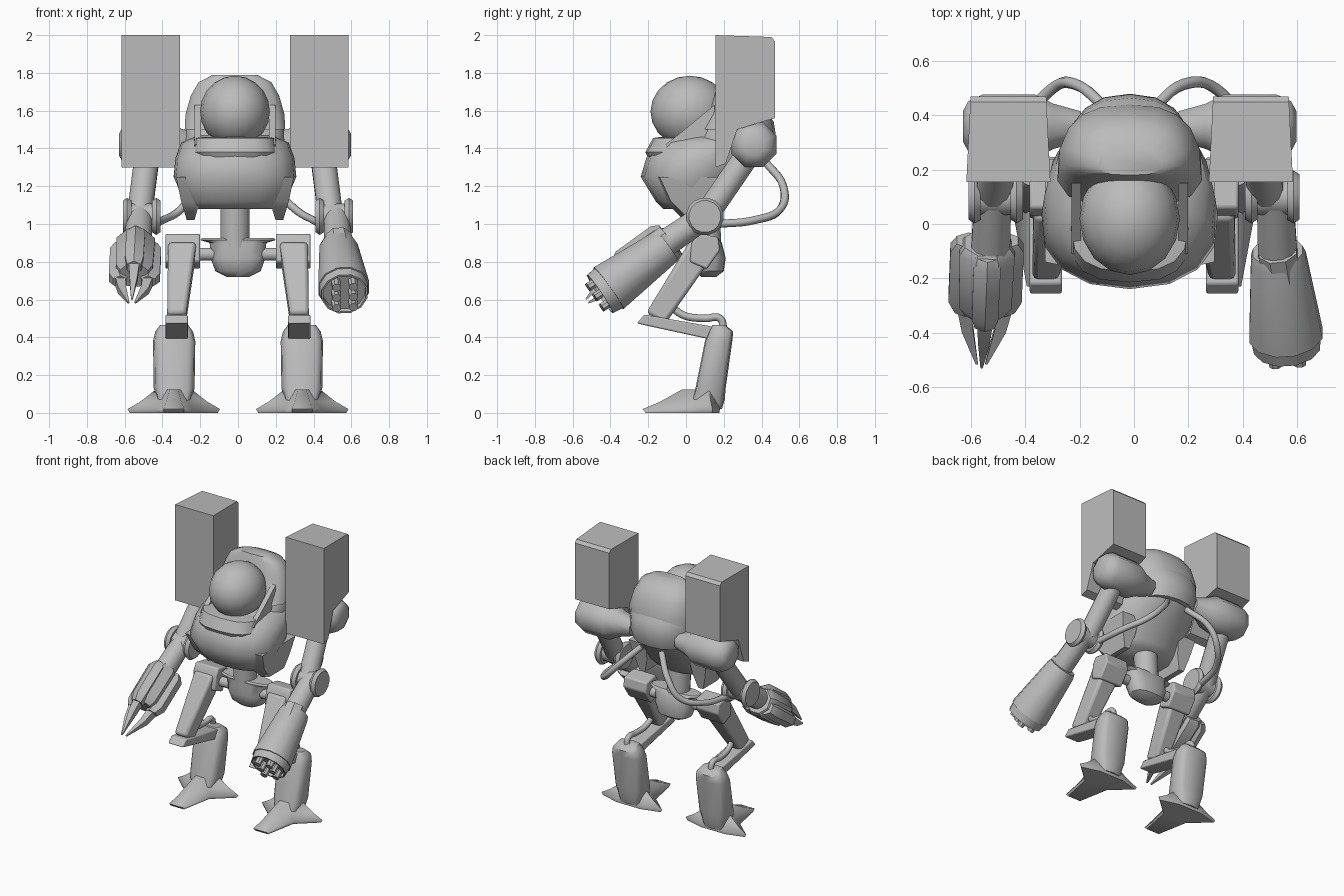
import bpy, bmesh, math
from mathutils import Vector, Matrix

if "Cube" in bpy.data.objects:
    bpy.data.objects.remove(bpy.data.objects["Cube"])

grey = bpy.data.materials.new("grey armour")
grey.diffuse_color = (0.5, 0.5, 0.5, 1)
grey.use_nodes = True
grey.node_tree.nodes["Principled BSDF"].inputs["Base Color"].default_value = grey.diffuse_color
CX = -0.016  # centre line of the upper body


def finish(name, bm, angle=35, bevel=0.0):
    bmesh.ops.recalc_face_normals(bm, faces=bm.faces)
    me = bpy.data.meshes.new(name)
    bm.to_mesh(me)
    bm.free()
    me.materials.append(grey)
    ob = bpy.data.objects.new(name, me)
    bpy.context.collection.objects.link(ob)
    bpy.ops.object.select_all(action='DESELECT')
    ob.select_set(True)
    bpy.context.view_layer.objects.active = ob
    if bevel:
        m = ob.modifiers.new("bevel", 'BEVEL')
        m.width, m.segments = bevel, 2
    bpy.ops.object.shade_smooth_by_angle(angle=math.radians(angle))
    return ob


def loft(name, rings, angle=35, bevel=0.0):
    """Skin a list of equal-length point rings and cap both ends."""
    bm = bmesh.new()
    rows = [[bm.verts.new(p) for p in r] for r in rings]
    n = len(rows[0])
    for a, b in zip(rows, rows[1:]):
        for i in range(n):
            bm.faces.new((a[i], a[(i + 1) % n], b[(i + 1) % n], b[i]))
    bm.faces.new(rows[0])
    bm.faces.new(rows[-1])
    return finish(name, bm, angle, bevel)


def stack(name, rows, cx=0.0, n=16, power=0.75, angle=40, taper=0.0):
    """Rounded horizontal sections: (z, half width, front y, back y); taper narrows the back."""
    rings = []
    for z, hx, y0, y1 in rows:
        ring = []
        for i in range(n):
            t = 2 * math.pi * i / n
            c = math.copysign(abs(math.cos(t)) ** power, math.cos(t))
            s = math.copysign(abs(math.sin(t)) ** power, math.sin(t))
            ring.append((cx + hx * c * (1 - taper * s), (y0 + y1) / 2 + (y1 - y0) / 2 * s, z))
        rings.append(ring)
    return loft(name, rings, angle)


def rod(name, stops, n=12, angle=35):
    """Round part along an axis; stops are (point, radius)."""
    d = (Vector(stops[-1][0]) - Vector(stops[0][0])).normalized()
    side = Vector((1, 0, 0)) if abs(d.x) < 0.9 else Vector((0, 1, 0))
    v = d.cross(side).normalized()
    u = v.cross(d)
    rings = [[Vector(p) + r * (u * math.cos(2 * math.pi * (i + .5) / n)
                               + v * math.sin(2 * math.pi * (i + .5) / n))
              for i in range(n)] for p, r in stops]
    return loft(name, rings, angle)


def prism(name, profile, x0, x1, bevel=0.0, inset=0.0, angle=30):
    """Side profile (y, z) extruded across x; inset narrows it towards the back."""
    mid, y0 = (x0 + x1) / 2, min(p[0] for p in profile)
    return loft(name, [[(x + math.copysign(inset, mid - x) * (y - y0), y, z) for y, z in profile]
                       for x in (x0, x1)], angle, bevel)


def pipe(name, pts, r):
    cu = bpy.data.curves.new(name, 'CURVE')
    cu.dimensions = '3D'
    cu.bevel_depth, cu.bevel_resolution, cu.resolution_u = r, 2, 6
    cu.use_fill_caps = True
    sp = cu.splines.new('BEZIER')
    sp.bezier_points.add(len(pts) - 1)
    for b, p in zip(sp.bezier_points, pts):
        b.co = p
        b.handle_left_type = b.handle_right_type = 'AUTO'
    cu.materials.append(grey)
    ob = bpy.data.objects.new(name, cu)
    bpy.context.collection.objects.link(ob)


def ball(name, c, r, n=16, m=10):
    bm = bmesh.new()
    bmesh.ops.create_uvsphere(bm, u_segments=n, v_segments=m, radius=1)
    bm.transform(Matrix.Translation(c) @ Matrix.Diagonal((*r, 1)))
    return finish(name, bm, 60)


# body: lower hull, rear hood, canopy and its collar
stack("lower_hull", [(1.08, .23, -.12, .18), (1.12, .27, -.16, .22), (1.25, .325, -.24, .31),
                     (1.35, .315, -.21, .41), (1.43, .285, -.16, .46), (1.47, .2, -.05, .4)],
      CX, 16, .9, 50, .08)
stack("rear_bowl", [(1.36, .245, .02, .45), (1.44, .255, .04, .48), (1.54, .25, .09, .465),
                    (1.6, .23, .15, .42)], CX, 16, .8, 50, .2)
stack("rear_hood", [(1.5, .262, .06, .445), (1.58, .258, .11, .44), (1.68, .23, .145, .41),
                    (1.75, .19, .165, .36), (1.79, .115, .18, .28)], CX, 16, .75, 50, .16)
ball("canopy", (CX, .02, 1.595), (.185, .208, .19))
stack("collar", [(1.33, .19, -.19, .1), (1.38, .225, -.215, .15), (1.455, .215, -.175, .15),
                 (1.46, .18, -.14, .12)], CX)

# waist column, pelvis and hip axle
rod("waist", [((CX, .11, .88), .08), ((CX, .1, 1.1), .08)])
stack("pelvis", [(.72, .06, .08, .16), (.75, .12, .05, .2), (.82, .145, .03, .21),
                 (.90, .15, .04, .19), (.915, .2, .04, .18), (.925, .19, .05, .17)])
rod("hip_axle", [((-.25, .1, .84), .035), ((.25, .1, .84), .035)])

for s, tag in ((-1, "left"), (1, "right")):
    def U(x, y, z): return (CX + s * x, y, z)
    def L(x, y, z): return (s * x, y, z)

    # canopy side strut
    prism(tag + "_canopy_strut", [(-.11, 1.42), (-.02, 1.49), (.15, 1.63), (.17, 1.35), (-.03, 1.35)],
          CX + s * .18, CX + s * .215)
    # hull lower corner skirt, tapering down
    loft(tag + "_hull_skirt", [[U(a, f, z), U(b, f + .03, z), U(b, k, z), U(a, k, z)]
                               for z, a, b, f, k in ((1.25, .17, .312, -.17, .24),
                                                     (1.12, .185, .285, -.11, .21),
                                                     (1.02, .215, .255, -.01, .19))], 50)
    # missile pod with long front plate, on a rounded shoulder
    prism(tag + "_pod", [(.155, 1.30), (.155, 2.0), (.45, 1.99), (.47, 1.97), (.47, 1.56),
                         (.4, 1.54), (.27, 1.5), (.21, 1.32)], CX + s * .292, CX + s * .602,
          0, .05)
    rod(tag + "_shoulder", [(U(.18, .36, 1.42), .06), (U(.28, .36, 1.42), .09),
                            (U(.35, .36, 1.42), .128), (U(.54, .36, 1.42), .128),
                            (U(.595, .36, 1.42), .1), (U(.615, .36, 1.42), .06)], 8, 60)
    # upper arm and elbow
    rod(tag + "_upper_arm", [(U(.46, .35, 1.4), .068), (U(.505, .11, 1.05), .068)], 12)
    rod(tag + "_elbow_core", [(L(.43, .1, 1.04), .07), (L(.59, .1, 1.04), .07)])
    for a, b in ((.41, .455), (.565, .61)):
        rod(tag + "_elbow_disc", [(L(a, .1, 1.04), .085), (L((a + b) / 2, .1, 1.04), .1),
                                  (L(b, .1, 1.04), .085)], 16)
    rod(tag + "_forearm", [(L(.52, .1, 1.04), .07), (L(.53, -.12, .89), .075)])
    # cable from the elbow to the back of the body
    pipe(tag + "_arm_cable", [L(.44, .17, 1.0), L(.4, .36, 1.02), L(.3, .5, 1.08),
                              U(.2, .515, 1.2), U(.08, .42, 1.33)], .021)

    # thigh with hip block, knee link and cable
    prism(tag + "_hip_block", [(.03, .9), (.06, .95), (.17, .93), (.18, .86), (.11, .76), (.02, .8)],
          s * .2, s * .385, bevel=.01)
    loft(tag + "_thigh", [[L(x, y, z) for x, y, z in r] for r in (
        [(.22, .02, .91), (.37, .02, .91), (.37, .15, .84), (.22, .15, .84)],
        [(.275, -.21, .53), (.375, -.21, .53), (.375, -.11, .47), (.275, -.11, .47)])], bevel=.02)
    prism(tag + "_knee_link", [(-.26, .475), (-.22, .52), (.18, .45), (.17, .38), (-.2, .46)],
          s * .265, s * .385, bevel=.008)
    pipe(tag + "_knee_cable", [L(.32, -.1, .59), L(.33, -.02, .52), L(.34, .1, .5),
                               L(.34, .18, .5), L(.34, .2, .44)], .02)
    # shin leaning back over the foot
    stack(tag + "_shin", [(.02, .085, .02, .19), (.07, .09, .03, .205), (.13, .108, .05, .21),
                          (.38, .112, .1, .245), (.43, .1, .12, .25), (.465, .075, .14, .21)],
          s * .338, 12, .55, 50)
    # foot: flat star with three toes and a heel, rising to the ankle
    tips = [(-.245, .14), (-.1, .01), (-.055, -.23), (.055, -.23), (.1, .01), (.245, .14),
            (.1, .18), (-.1, .18)]
    def foot_ring(k, z, y=.11): return [L(.34 + px * k, y + (py - y) * k, z) for px, py in tips]
    loft(tag + "_foot", [foot_ring(.95, .0), foot_ring(1, .02), foot_ring(.72, .06),
                         foot_ring(.38, .125)], 65)

# rotary gun on the right arm with a hollow muzzle
axis = Vector((.035, -.37, -.25)).normalized()
back, front = Vector((.53, -.1, .885)), Vector((.56, -.41, .66))
rod("gun_body", [(back, .095), (back + axis * .03, .105), (front, .14)], 12)
rod("gun_muzzle", [(front - axis * .02, .135), (front + axis * .055, .126),
                   (front + axis * .055, .116), (front + axis * .03, .114)], 12)
rod("gun_top_cover", [(back + Vector((0, .0, .04)), .075), (front + Vector((0, .13, .125)), .085)], 8)
up = axis.cross(Vector((1, 0, 0))).normalized()
right = up.cross(axis)
for i in (-1, 1):
    for j in (-1, 0, 1):
        p = front + axis * .02 + right * (.045 * i) + up * (.065 * j)
        rod("gun_barrel", [(p, .025), (p + axis * .068, .025)], 8)

# three-taloned claw on the left arm
wrist, palm = Vector((-.54, -.07, .91)), Vector((-.55, -.32, .73))
ax = (palm - wrist).normalized()
rod("claw_palm", [(wrist, .09), (wrist + ax * .03, .11), (palm - ax * .04, .105), (palm, .08)], 8)
cup = ax.cross(Vector((1, 0, 0))).normalized()
if cup.z < 0:
    cup = -cup
tip = Vector((-.562, -.52, .59))
for k in range(3):
    t = math.pi / 2 + k * 2 * math.pi / 3
    out = Vector((1, 0, 0)) * math.cos(t) + cup * math.sin(t) * .75
    rod("claw_knuckle", [(wrist + ax * .01 + out * .08, .05), (wrist + ax * .05 + out * .098, .058),
                         (palm - ax * .03 + out * .1, .056), (palm + ax * .02 + out * .085, .042)], 6)
    rod("claw_talon", [(palm + out * .085, .04), (palm + ax * .1 + out * .07, .03),
                       (tip + out * .02, .006)], 4)
